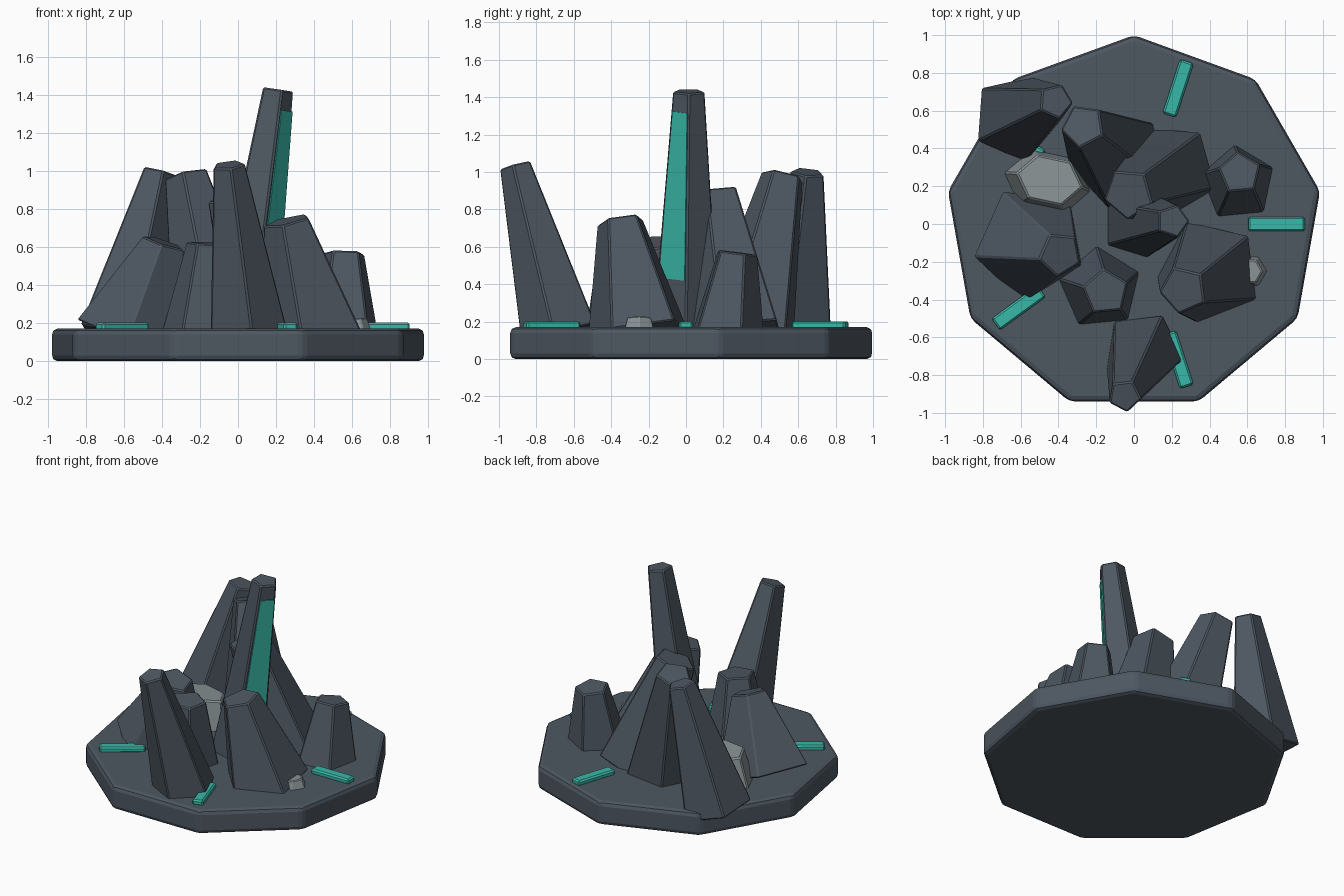
import bpy, bmesh
from math import cos, sin, tau, radians
from mathutils import Vector

if "Cube" in bpy.data.objects:
    bpy.data.objects.remove(bpy.data.objects["Cube"])


def material(name, rgb):
    m = bpy.data.materials.new(name)
    m.diffuse_color = (*rgb, 1)
    m.use_nodes = True
    m.node_tree.nodes["Principled BSDF"].inputs["Base Color"].default_value = m.diffuse_color
    return m


SLATE = material("slate", (0.075, 0.095, 0.12))
TEAL = material("teal", (0.04, 0.48, 0.39))
STONE = material("pale_stone", (0.25, 0.29, 0.30))


def loft(name, rings, mat, bevel=0.0, segments=1):
    """Closed solid joining rings that have equal point counts."""
    bm = bmesh.new()
    loops = [[bm.verts.new(p) for p in ring] for ring in rings]
    n = len(loops[0])
    for a, b in zip(loops, loops[1:]):
        for i in range(n):
            j = (i + 1) % n
            bm.faces.new((a[i], a[j], b[j], b[i]))
    bm.faces.new(loops[0][::-1])
    bm.faces.new(loops[-1])
    bmesh.ops.recalc_face_normals(bm, faces=bm.faces)
    mesh = bpy.data.meshes.new(name)
    bm.to_mesh(mesh)
    bm.free()
    ob = bpy.data.objects.new(name, mesh)
    bpy.context.collection.objects.link(ob)
    mesh.materials.append(mat)
    if bevel:
        mod = ob.modifiers.new("bevel", 'BEVEL')
        mod.width, mod.segments = bevel, segments
    return ob


def leaning_rings(base, r0, top, r1, rot, n=5):
    """Two polygon rings set square to the axis from base to top."""
    base, top = Vector(base), Vector(top)
    tilt = Vector((0, 0, 1)).rotation_difference(top - base)
    rings = []
    for c, r in ((base, r0), (top, r1)):
        angles = [radians(rot) + tau * i / n for i in range(n)]
        rings.append([c + tilt @ Vector((r * cos(a), r * sin(a), 0)) for a in angles])
    return rings


# Nine-sided base slab
slab = [[Vector((sin(tau * i / 9), cos(tau * i / 9), z)) for i in range(9)]
        for z in (0, 0.17)]
loft("base_slab", slab, SLATE, 0.03, 2)

# Leaning rock spires: base x, y, radius; top x, y, z, radius; rotation
SPIRES = {
    "spire_back_left": (-0.63, 0.56, 0.24, -0.415, 0.65, 1.0, 0.095, 67),
    "spire_back": (-0.08, 0.34, 0.27, -0.27, 0.52, 0.98, 0.12, 45),
    "spire_inner": (0.20, 0.29, 0.26, -0.03, 0.16, 0.88, 0.14, 51),
    "spire_right": (0.55, 0.215, 0.21, 0.56, 0.27, 0.57, 0.115, 95),
    "spire_front_right": (0.40, -0.25, 0.29, 0.26, -0.35, 0.74, 0.13, 42),
    "spire_front_inner": (-0.18, -0.34, 0.23, -0.15, -0.36, 0.62, 0.125, 95),
    "spire_front": (0.05, -0.67, 0.22, -0.05, -0.91, 1.035, 0.09, 62),
    "spire_left": (-0.55, -0.10, 0.32, -0.39, -0.16, 0.625, 0.12, 48),
}
for name, (x, y, r0, tx, ty, tz, r1, rot) in SPIRES.items():
    loft(name, leaning_rings((x, y, 0.13), r0, (tx, ty, tz), r1, rot), SLATE, 0.008)

# Central tall spire
low, high = leaning_rings((0.01, 0, 0.13), 0.19, (0.205, 0.015, 1.432), 0.09, 0)
loft("spire_tall", [low, high], SLATE, 0.008)

# Glowing panel laid on one side of the tall spire
out = (low[0] - low[4]).cross(high[4] - low[4]).normalized()
if out.x < 0:
    out = -out


def on_face(u, t):
    a, b = low[4].lerp(high[4], t), low[0].lerp(high[0], t)
    return a.lerp(b, u)


corners = [on_face(u, t) for u, t in ((0.1, 0.24), (0.95, 0.24), (0.95, 0.92), (0.1, 0.92))]
loft("spire_panel", [[p - out * 0.008 for p in corners],
                     [p + out * 0.006 for p in corners]], TEAL)

# Five radial glowing strips on the slab
for k in range(5):
    rects = [[(-0.15, -0.038, z), (0.15, -0.038, z), (0.15, 0.038, z), (-0.15, 0.038, z)]
             for z in (0, 0.04)]
    strip = loft(f"ground_strip_{k + 1}", rects, TEAL, 0.01)
    a = tau * k / 5
    strip.location = (0.755 * cos(a), 0.755 * sin(a), 0.162)
    strip.rotation_euler.z = a

# Pale boulders
big = loft("boulder_large", leaning_rings((0, 0, 0.1), 0.25, (0.01, 0.02, 0.37), 0.18, 0, 6), STONE, 0.01)
big.location = (-0.46, 0.22, 0)
big.scale.y = 0.75
big.rotation_euler.z = radians(-12)
loft("boulder_small", leaning_rings((0.62, -0.25, 0.12), 0.10, (0.61, -0.25, 0.222), 0.07, 0, 6), STONE, 0.006)
